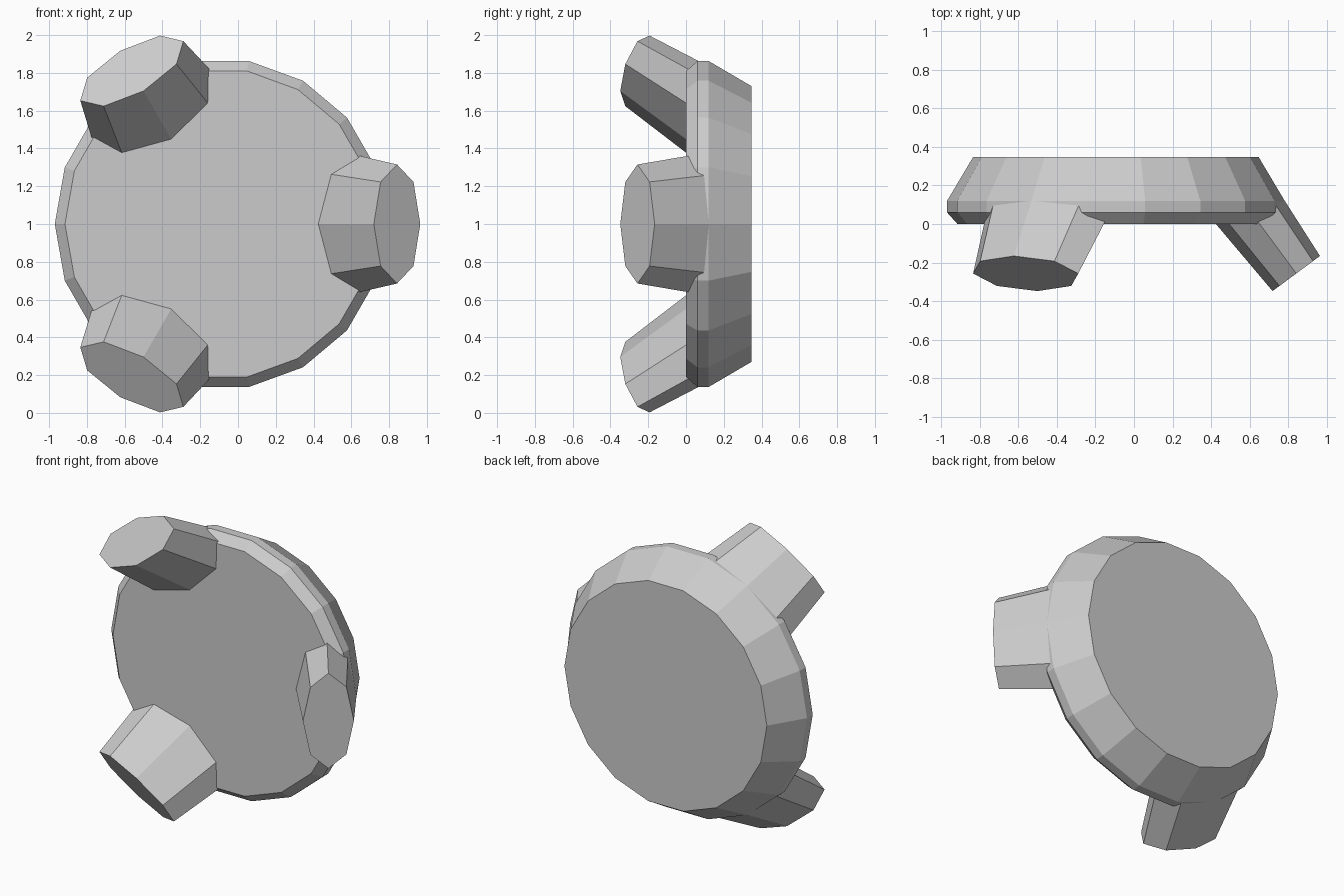
import bpy, bmesh
from math import sin, cos, pi, radians
from mathutils import Vector, Matrix

if "Cube" in bpy.data.objects:
    bpy.data.objects.remove(bpy.data.objects["Cube"])

CENTRE = Vector((-0.094, 0, 1))  # disc axis, running along y


def loft(name, rings):
    """Flat-shaded closed solid through rings of equal point count."""
    bm = bmesh.new()
    loops = [[bm.verts.new(p) for p in ring] for ring in rings]
    n = len(loops[0])
    for a, b in zip(loops, loops[1:]):
        for i in range(n):
            j = (i + 1) % n
            bm.faces.new((a[i], a[j], b[j], b[i]))
    bm.faces.new(loops[0])
    bm.faces.new(loops[-1])
    bmesh.ops.recalc_face_normals(bm, faces=bm.faces)
    mesh = bpy.data.meshes.new(name)
    bm.to_mesh(mesh)
    bm.free()
    obj = bpy.data.objects.new(name, mesh)
    bpy.context.collection.objects.link(obj)
    return obj


def ellipse(centre, u, v, n):
    return [centre + u * cos(2 * pi * i / n) + v * sin(2 * pi * i / n)
            for i in range(n)]


X, Z = Vector((1, 0, 0)), Vector((0, 0, 1))

# Disc: 18 sides, bevelled front rim and tapered back
profile = [(0.0, 0.822), (0.06, 0.876), (0.12, 0.876), (0.347, 0.741)]
loft("disc", [ellipse(CENTRE + Vector((0, y, 0)), X * r, Z * r, 18)
              for y, r in profile])

# Legs: splayed oval octagons widening into the disc, three around the axis
foot = Vector((0.936, -0.257, 0))
axis = Vector((-0.593, 0.805, 0)).normalized()
across = Vector((0.123, 0.091, 0))
length, flare = 0.55, 1.24
for k in range(3):
    turn = Matrix.Rotation(radians(120 * k), 3, 'Y')
    rings = [ellipse(foot, across, Z * 0.315, 8),
             ellipse(foot + axis * length, across * flare, Z * 0.315 * flare, 8)]
    loft(f"leg_{k + 1}", [[CENTRE + turn @ p for p in ring] for ring in rings])
